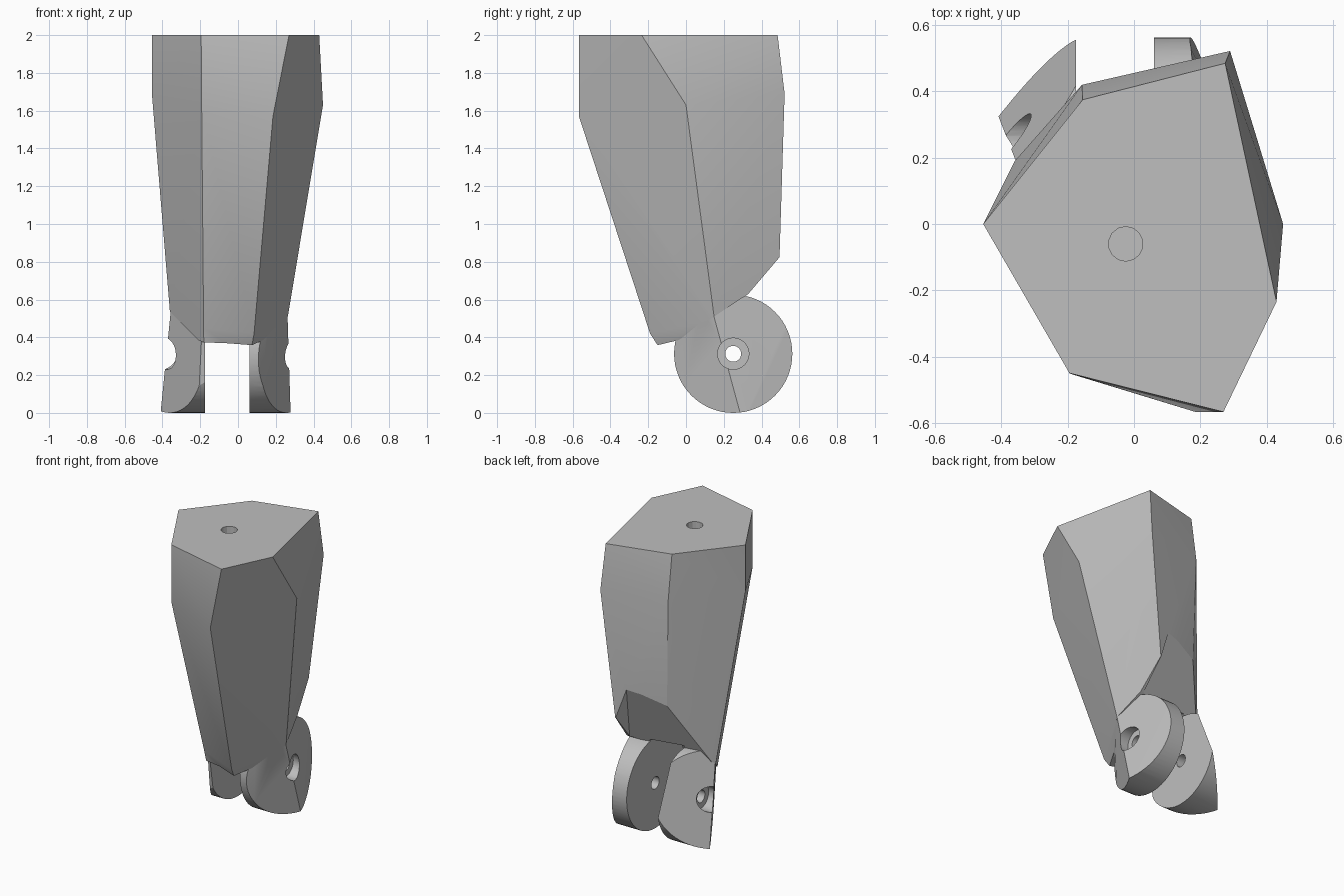
import bpy, bmesh
from math import pi
from mathutils import Matrix, Vector

if "Cube" in bpy.data.objects:
    bpy.data.objects.remove(bpy.data.objects["Cube"])

grey = bpy.data.materials.new("plain grey")
grey.use_nodes = True
colour = (0.52, 0.52, 0.52, 1)
grey.diffuse_color = colour
grey.node_tree.nodes["Principled BSDF"].inputs["Base Color"].default_value = colour

AXIS_Y, AXIS_Z = 0.25, 0.313
SLOT = (-0.175, 0.06)


def finish(name, bm):
    bmesh.ops.triangulate(bm, faces=[f for f in bm.faces if len(f.verts) == 4])
    bmesh.ops.recalc_face_normals(bm, faces=bm.faces)
    mesh = bpy.data.meshes.new(name)
    bm.to_mesh(mesh)
    bm.free()
    mesh.materials.append(grey)
    ob = bpy.data.objects.new(name, mesh)
    bpy.context.collection.objects.link(ob)
    return ob


def loft(name, rings):
    """Skin a closed solid through rings of equal length."""
    bm = bmesh.new()
    loops = [[bm.verts.new(p) for p in ring] for ring in rings]
    for a, b in zip(loops, loops[1:]):
        for i in range(len(a)):
            j = (i + 1) % len(a)
            bm.faces.new((a[i], a[j], b[j], b[i]))
    bm.faces.new(loops[0])
    bm.faces.new(loops[-1])
    return finish(name, bm)


def rod(name, a, b, radius, sides=64):
    """Cylinder from point a to point b."""
    a, b = Vector(a), Vector(b)
    turn = (b - a).to_track_quat('Z', 'Y').to_matrix().to_4x4()
    bm = bmesh.new()
    bmesh.ops.create_cone(bm, cap_ends=True, segments=sides, radius1=radius,
                          radius2=radius, depth=(b - a).length,
                          matrix=Matrix.Translation((a + b) / 2) @ turn)
    return finish(name, bm)


def hinge_rod(name, x0, x1, radius, sides=64):
    return rod(name, (x0, AXIS_Y, AXIS_Z), (x1, AXIS_Y, AXIS_Z), radius, sides)


def combine(ob, other, operation):
    mod = ob.modifiers.new(operation, 'BOOLEAN')
    mod.operation, mod.object, mod.solver = operation, other, 'EXACT'
    bpy.context.view_layer.objects.active = ob
    bpy.ops.object.modifier_apply(modifier=mod.name)
    bpy.data.objects.remove(other)


# Tapered six-sided body; ring order: left, front left, front right, right, back right, back left
leg = loft("leg_body", [
    [(-.455, 0, 2), (-.195, -.45, 2), (.27, -.567, 2), (.43, -.235, 2), (.275, .485, 2), (-.155, .375, 2)],
    [(-.455, 0, 1.68), (-.192, -.452, 1.6), (.185, -.567, 1.57), (.45, 0, 1.63), (.29, .522, 1.69), (-.157, .42, 1.69)],
    [(-.36, .19, .53), (-.182, -.11, .45), (.085, -.19, .42), (.262, .15, .5), (.16, .485, .5), (-.13, .4, .5)],
    [(-.38, .24, .3), (-.18, -.07, .3), (.06, -.1, .28), (.262, .2, .3), (.15, .48, .3), (-.13, .4, .3)],
])

# Clear the underside
profile = [(-1, .36), (-.145, .36), (-.04, .385), (.33, .63), (.5, .83), (1, 1.42), (1, -1), (-1, -1)]
combine(leg, loft("underside_cutter", [[(x, y, z) for y, z in profile] for x in (-1, 1)]), 'DIFFERENCE')

# Notch in the heel, peaking near the back left corner
combine(leg, loft("heel_cutter", [
    [(-.6, .1, .39), (.323, .1, .017), (.5, .1, -.53), (.5, .1, -1), (-.6, .1, -1)],
    [(-.6, .8, 2.1), (-.051, .8, 1.883), (.5, .8, .185), (.5, .8, -1), (-.6, .8, -1)],
]), 'DIFFERENCE')

# Rounded gap for the mating joint
combine(leg, hinge_rod("gap_cutter", *SLOT, .33), 'DIFFERENCE')

# Two hinge lugs: discs trimmed by the flared lower outline
for side, (x0, x1) in (("right", (-1, SLOT[0])), ("left", (SLOT[1], 1))):
    lug = loft(side + "_lug", [
        [(-.415, .34, -.05), (-.215, .02, -.05), (.085, -.06, -.05), (.28, .3, -.05), (.175, .62, -.05), (-.15, .72, -.05)],
        [(-.345, .16, .65), (-.18, -.1, .65), (.07, -.15, .65), (.258, .11, .65), (.13, .62, .65), (-.13, .45, .65)],
    ])
    combine(lug, hinge_rod("disc", x0, x1, .313), 'INTERSECT')
    combine(leg, lug, 'UNION')

# Pin hole, bolt-head recesses and the socket in the top
combine(leg, hinge_rod("pin_cutter", -1, 1, .042, 32), 'DIFFERENCE')
combine(leg, hinge_rod("right_recess_cutter", -1, -.29, .083, 32), 'DIFFERENCE')
combine(leg, hinge_rod("left_recess_cutter", .19, 1, .083, 32), 'DIFFERENCE')
combine(leg, rod("socket_cutter", (-.025, -.06, 1.7), (-.025, -.06, 2.2), .052, 14), 'DIFFERENCE')

bpy.ops.object.select_all(action='DESELECT')
leg.select_set(True)
bpy.context.view_layer.objects.active = leg
bpy.ops.object.shade_smooth_by_angle(angle=pi / 9)
